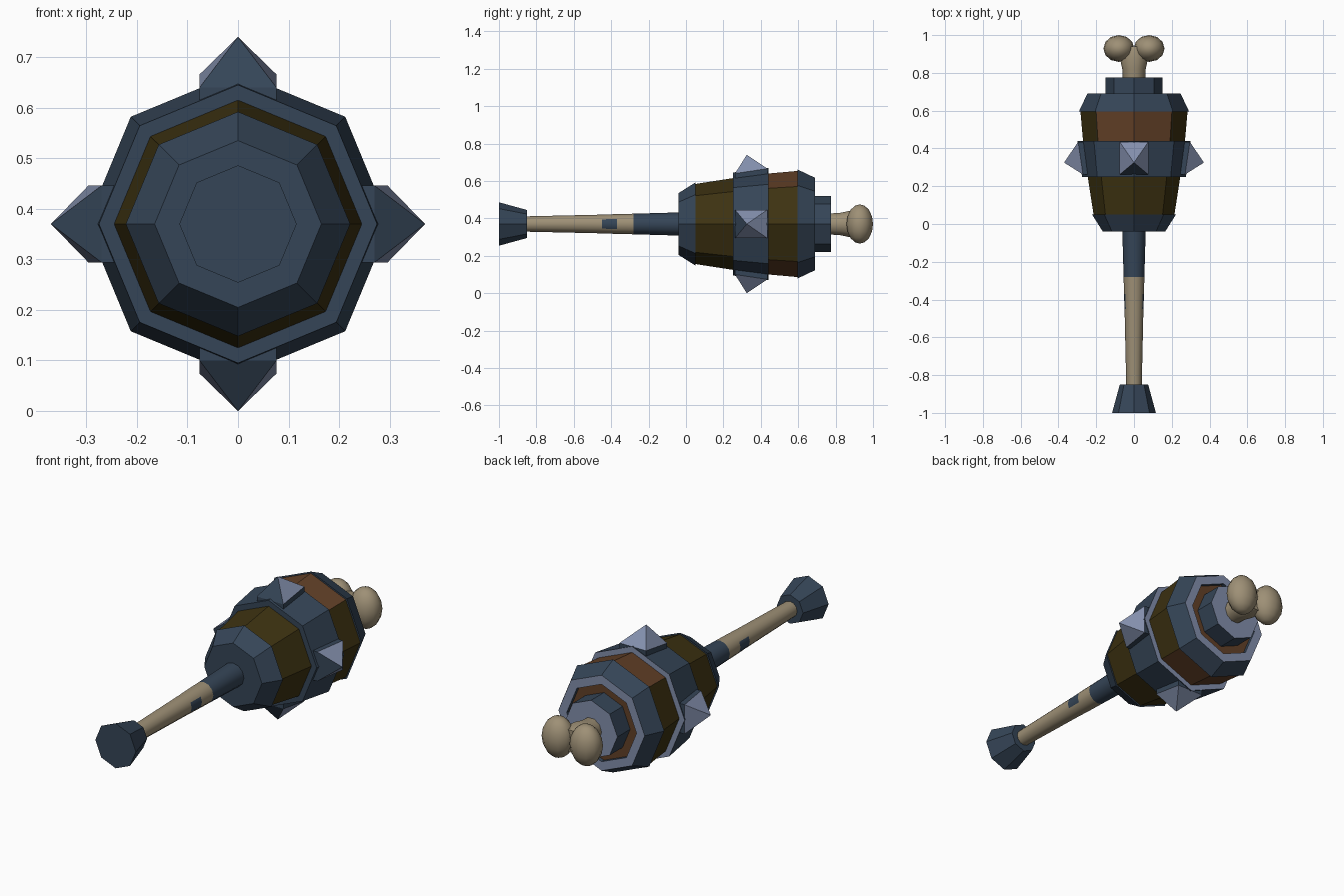
import bpy, bmesh, math
from mathutils import Vector

cube = bpy.data.objects.get("Cube")
if cube:
    bpy.data.objects.remove(cube)

AXIS_Z = 0.37


def make_material(name, rgb):
    m = bpy.data.materials.new(name)
    m.use_nodes = True
    colour = [(c / 255 / 12.92 if c < 11 else ((c / 255 + 0.055) / 1.055) ** 2.4) for c in rgb] + [1]
    m.diffuse_color = colour
    m.node_tree.nodes["Principled BSDF"].inputs["Base Color"].default_value = colour
    return m


STEEL = make_material("dark steel", (53, 69, 87))
EDGE = make_material("pale steel", (131, 143, 172))
OLIVE = make_material("olive wood", (61, 50, 17))
BROWN = make_material("brown wood", (98, 64, 39))
BONE = make_material("bone", (158, 144, 118))


def finish(name, bm, materials, rule=None, smooth=False):
    """Turn a bmesh into an object, colouring faces by a rule on centre and normal."""
    bmesh.ops.recalc_face_normals(bm, faces=bm.faces)
    if rule:
        for f in bm.faces:
            f.material_index = rule(f.calc_center_median(), f.normal)
    mesh = bpy.data.meshes.new(name)
    bm.to_mesh(mesh)
    bm.free()
    for m in materials:
        mesh.materials.append(m)
    ob = bpy.data.objects.new(name, mesh)
    bpy.context.collection.objects.link(ob)
    if smooth:
        bpy.ops.object.select_all(action="DESELECT")
        ob.select_set(True)
        bpy.context.view_layer.objects.active = ob
        bpy.ops.object.shade_smooth_by_angle(angle=math.radians(50))
    return ob


def lathe(name, profile, materials, rule=None, sides=8, hollow=False, smooth=False):
    """Turn (y, radius) points about the long axis; hollow joins last point to first."""
    bm = bmesh.new()
    rings = []
    for y, r in profile:
        angles = [math.tau * i / sides for i in range(sides)]
        rings.append([bm.verts.new((r * math.cos(a), y, AXIS_Z + r * math.sin(a))) for a in angles])
    pairs = list(zip(rings, rings[1:]))
    if hollow:
        pairs.append((rings[-1], rings[0]))
    else:
        bm.faces.new(rings[0])
        bm.faces.new(rings[-1])
    for a, b in pairs:
        for i in range(sides):
            j = (i + 1) % sides
            bm.faces.new((a[i], a[j], b[j], b[i]))
    return finish(name, bm, materials, rule, smooth)


def pale_back(c, n):
    return int(n.y > 0.9)


# Handle with flared pommel, steel sleeve and side patches
lathe("pommel", [(-1, 0.116), (-0.85, 0.075)], [STEEL])


def handle_rule(c, n):
    sleeve = c.y > -0.28
    patch = -0.45 < c.y < -0.37 and abs(n.x) > 0.75
    return int(sleeve or patch)


lathe("handle", [(-0.9, 0.04), (-0.45, 0.05), (-0.37, 0.053), (-0.28, 0.055), (0, 0.063)],
      [BONE, STEEL], handle_rule, sides=12, smooth=True)


# Wooden barrel head
def wood_rule(c, n):
    return int(c.y > 0.42 and (abs(n.z) > 0.5 or n.y > 0.9))


lathe("barrel", [(0, 0.19), (0.05, 0.214), (0.25, 0.245), (0.42, 0.268), (0.6, 0.284), (0.67, 0.23)],
      [OLIVE, BROWN], wood_rule)

# Metal fittings around the barrel
lathe("front_cap", [(-0.04, 0.165), (0.05, 0.222)], [STEEL])
lathe("middle_band", [(0.25, 0.23), (0.25, 0.275), (0.44, 0.3), (0.44, 0.25)],
      [STEEL, EDGE], pale_back, hollow=True)
lathe("back_rim", [(0.595, 0.2), (0.595, 0.292), (0.69, 0.247), (0.69, 0.2)],
      [STEEL, EDGE], pale_back, hollow=True)
lathe("back_socket", [(0.65, 0.15), (0.775, 0.15)], [STEEL, EDGE], pale_back)

# Four spikes on the middle band
for k, side in enumerate(("left", "top", "right", "bottom")):
    a = math.tau * k / 4
    out = Vector((math.cos(a), 0, math.sin(a)))
    across = Vector((-math.sin(a), 0, math.cos(a)))
    centre = Vector((0, 0, AXIS_Z))

    def point(r, t, y):
        return centre + out * r + across * t + Vector((0, y, 0))

    bm = bmesh.new()
    corners = [(-1, 0.262), (1, 0.262), (1, 0.435), (-1, 0.435)]
    low = [bm.verts.new(point(0.23, s * 0.076, y)) for s, y in corners]
    base = [bm.verts.new(point(0.27 if y < 0.3 else 0.296, s * 0.076, y)) for s, y in corners]
    tip = bm.verts.new(point(0.37, 0, 0.325))
    bm.faces.new(low)
    for i in range(4):
        j = (i + 1) % 4
        bm.faces.new((low[i], low[j], base[j], base[i]))
        bm.faces.new((base[i], base[j], tip))

    def spike_rule(c, n, out=out):
        return int(n.y > -0.5 and n.dot(out) > 0.2)

    finish(side + "_spike", bm, [STEEL, EDGE], spike_rule)

# Bone end: short shaft and two knuckles
lathe("bone_shaft", [(0.7, 0.056), (0.82, 0.062), (0.88, 0.075), (0.94, 0.06)],
      [BONE], sides=10, smooth=True)
for name, x in (("left_knuckle", 0.08), ("right_knuckle", -0.08)):
    bm = bmesh.new()
    bmesh.ops.create_uvsphere(bm, u_segments=12, v_segments=8, radius=1)
    bmesh.ops.scale(bm, vec=(0.082, 0.071, 0.105), verts=bm.verts)
    bmesh.ops.translate(bm, vec=(x, 0.929, AXIS_Z), verts=bm.verts)
    finish(name, bm, [BONE], smooth=True)
